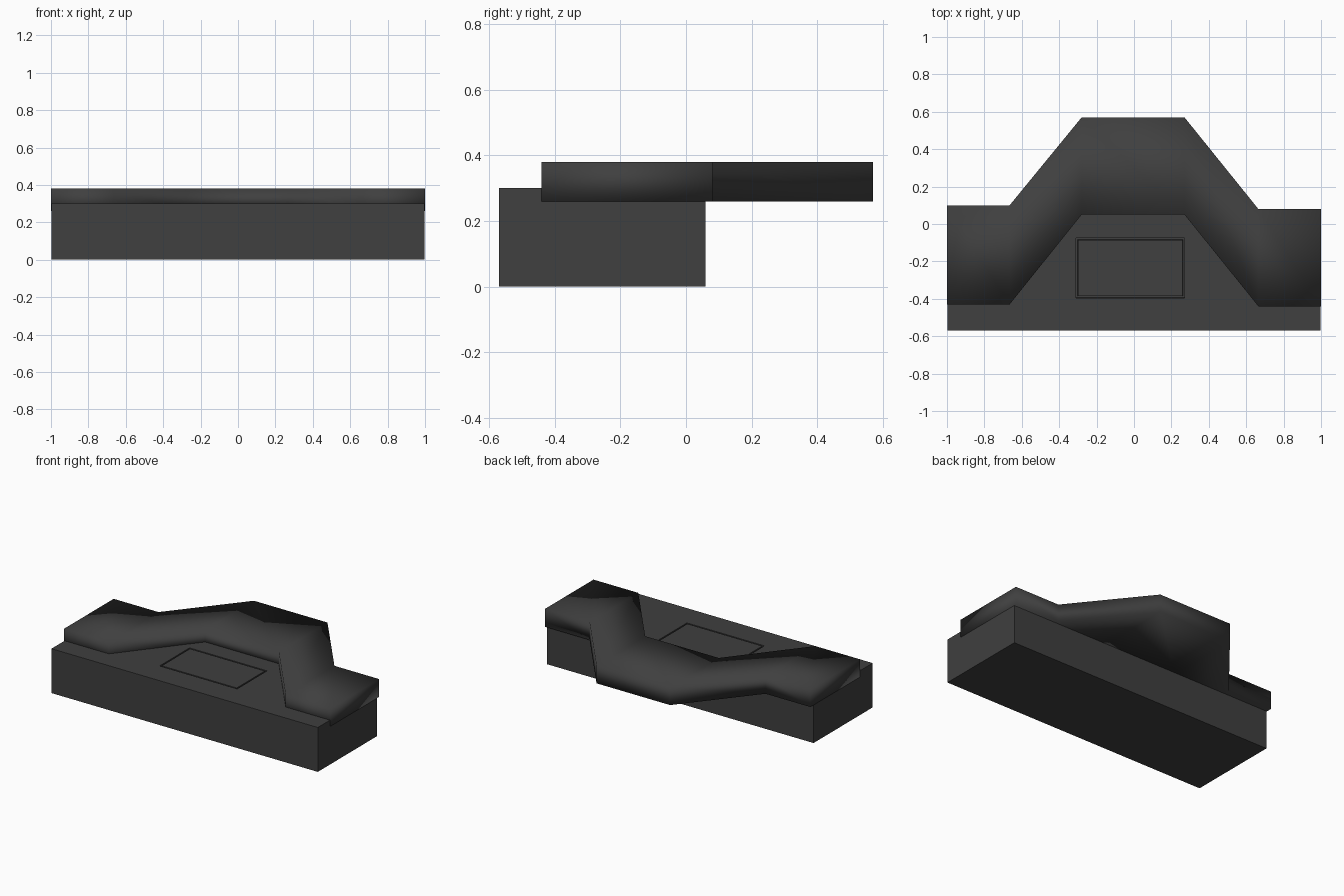
import bpy
import bmesh

cube = bpy.data.objects.get("Cube")
if cube:
    bpy.data.objects.remove(cube, do_unlink=True)

# One dark grey for everything
grey = bpy.data.materials.new("dark_grey")
grey.use_nodes = True
colour = (0.05, 0.05, 0.05, 1)
grey.diffuse_color = colour
grey.node_tree.nodes["Principled BSDF"].inputs["Base Color"].default_value = colour


def add_object(name, bm):
    bmesh.ops.recalc_face_normals(bm, faces=bm.faces)
    mesh = bpy.data.meshes.new(name)
    bm.to_mesh(mesh)
    bm.free()
    mesh.materials.append(grey)
    obj = bpy.data.objects.new(name, mesh)
    bpy.context.collection.objects.link(obj)
    return obj


# Base block with a thin rectangular groove in its top
bm = bmesh.new()
bmesh.ops.create_cube(bm, size=1)
for v in bm.verts:
    v.co.x *= 1.992
    v.co.y = v.co.y * 0.63 - 0.255
    v.co.z = (v.co.z + 0.5) * 0.3
bm.normal_update()
top = max(bm.faces, key=lambda f: f.calc_center_median().z)


def inset(thickness, depth):
    bmesh.ops.inset_individual(bm, faces=[top], thickness=thickness, depth=depth)
    bm.normal_update()


inset(0.1, 0)
for v in top.verts:
    v.co.x = 0.27 if v.co.x > 0 else -0.31
    v.co.y = -0.075 if v.co.y > -0.255 else -0.395
bm.normal_update()
inset(0.001, -0.01)
inset(0.012, 0)
inset(0.001, 0.01)
add_object("base_block", bm)

# Angled band: front and rear edge positions (x, front y, rear y)
stations = [(-1, -0.43, 0.10), (-0.665, -0.43, 0.10), (-0.28, 0.05, 0.57),
            (0.27, 0.05, 0.57), (0.665, -0.44, 0.08), (1, -0.44, 0.08)]
low, high = 0.26, 0.38
bm = bmesh.new()
rings = [[bm.verts.new(p) for p in ((x, f, low), (x, r, low), (x, r, high), (x, f, high))]
         for x, f, r in stations]
for a, b in zip(rings, rings[1:]):
    for i in range(4):
        j = (i + 1) % 4
        bm.faces.new((a[i], a[j], b[j], b[i]))
bm.faces.new(rings[0])
bm.faces.new(rings[-1])
# Soft shading runs across the whole band
for f in bm.faces:
    f.smooth = True
add_object("angled_band", bm)
